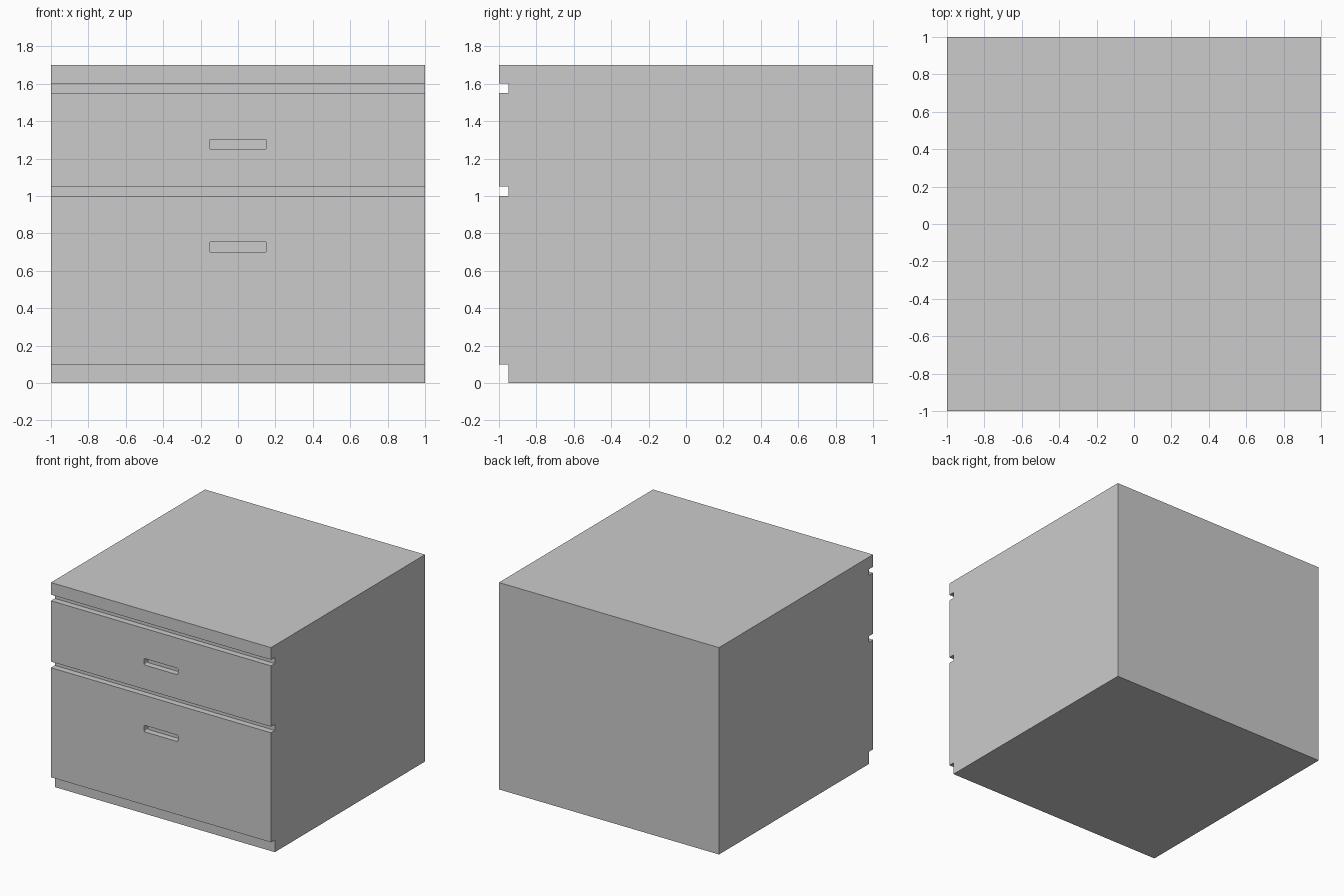
import bpy, bmesh
from math import cos, sin, pi
from mathutils import Vector

if "Cube" in bpy.data.objects:
    bpy.data.objects.remove(bpy.data.objects["Cube"])


def extrude_profile(name, points, direction):
    """Closed prism from a planar outline swept along a direction."""
    bm = bmesh.new()
    face = bm.faces.new([bm.verts.new(p) for p in points])
    swept = bmesh.ops.extrude_face_region(bm, geom=[face])["geom"]
    bmesh.ops.translate(bm, vec=Vector(direction),
                        verts=[v for v in swept if isinstance(v, bmesh.types.BMVert)])
    bmesh.ops.recalc_face_normals(bm, faces=bm.faces)
    mesh = bpy.data.meshes.new(name)
    bm.to_mesh(mesh)
    bm.free()
    obj = bpy.data.objects.new(name, mesh)
    bpy.context.collection.objects.link(obj)
    return obj


FRONT, RECESS, BACK, TOP = -1.0, -0.95, 1.0, 1.7

# Cabinet side profile: toe kick, two drawer fronts and top slab split by grooves
profile = [(BACK, 0), (RECESS, 0)]
for z0, z1 in [(0.10, 1.00), (1.05, 1.55), (1.60, TOP)]:
    profile += [(RECESS, z0), (FRONT, z0), (FRONT, z1), (RECESS, z1)]
profile[-1] = (BACK, TOP)
cabinet = extrude_profile("drawer_cabinet", [(-1, y, z) for y, z in profile], (2, 0, 0))


# Rounded finger slots recessed into the drawer fronts
def slot_cutter(name, z, half_w=0.153, half_h=0.0265, r=0.008, steps=3):
    outline = []
    for k, (sx, sz) in enumerate([(1, 1), (-1, 1), (-1, -1), (1, -1)]):
        for i in range(steps + 1):
            a = (k + i / steps) * pi / 2
            outline.append((sx * (half_w - r) + r * cos(a), FRONT - 0.1,
                            z + sz * (half_h - r) + r * sin(a)))
    return extrude_profile(name, outline, (0, RECESS - FRONT + 0.1, 0))


for label, z in [("lower", 0.727), ("upper", 1.276)]:
    cutter = slot_cutter(label + "_handle_slot_cutter", z)
    cutter.hide_render = True
    cutter.hide_set(True)
    mod = cabinet.modifiers.new(label + "_handle_slot", "BOOLEAN")
    mod.operation = "DIFFERENCE"
    mod.solver = "EXACT"
    mod.object = cutter
